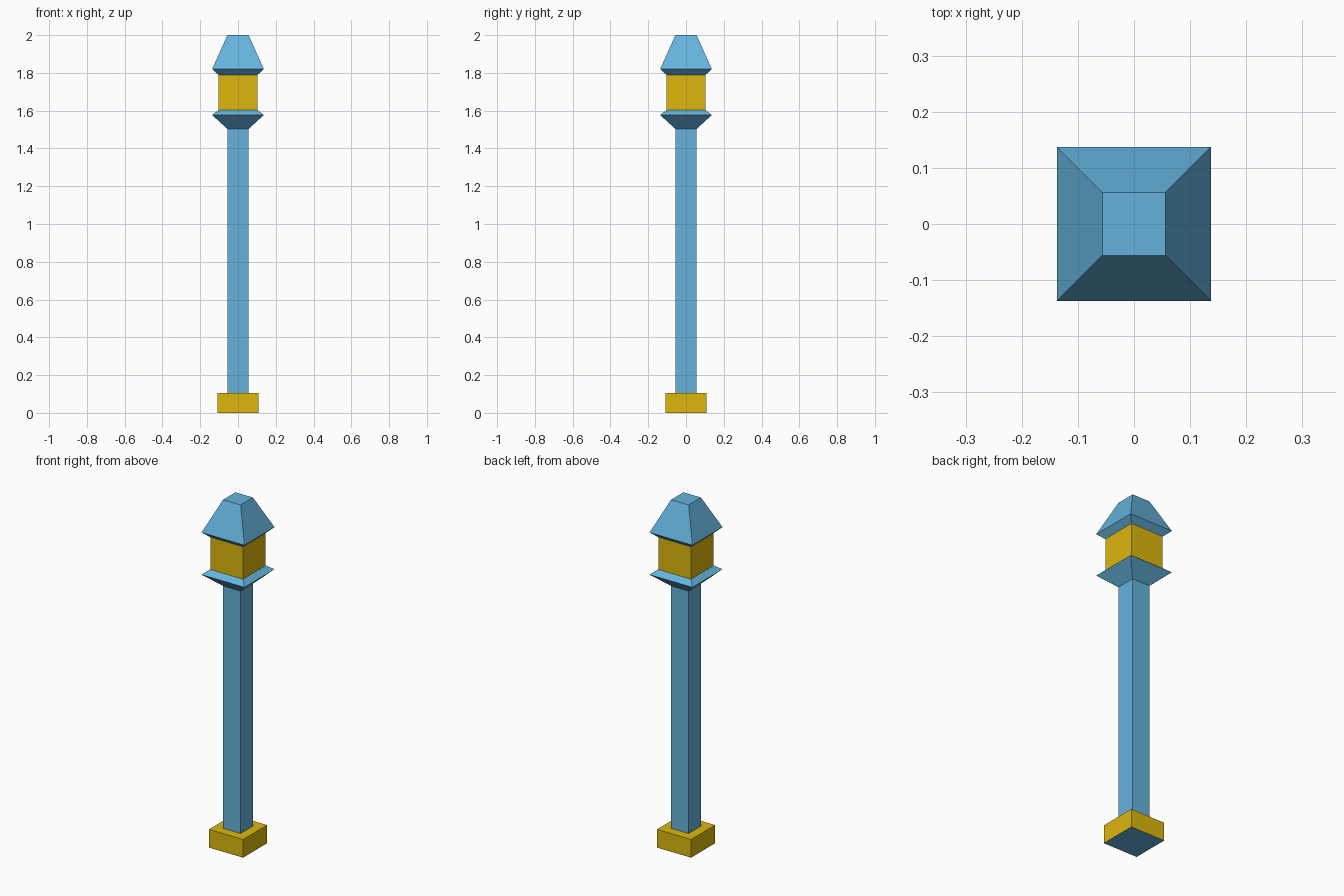
import bpy, bmesh

if "Cube" in bpy.data.objects:
    bpy.data.objects.remove(bpy.data.objects["Cube"])


def material(name, color):
    m = bpy.data.materials.new(name)
    m.diffuse_color = color
    m.use_nodes = True
    m.node_tree.nodes["Principled BSDF"].inputs["Base Color"].default_value = m.diffuse_color
    return m


blue = material("blue_paint", (0.13, 0.45, 0.72, 1))
yellow = material("yellow_paint", (0.72, 0.47, 0.004, 1))


def square_part(name, profile, mats):
    """Stack square rings given as (half width, height) and cap both ends."""
    bm = bmesh.new()
    rings = [[bm.verts.new((sx * h, sy * h, z))
              for sx, sy in ((-1, -1), (1, -1), (1, 1), (-1, 1))]
             for h, z in profile]
    for low, high in zip(rings, rings[1:]):
        for i in range(4):
            j = (i + 1) % 4
            bm.faces.new((low[i], low[j], high[j], high[i]))
    bm.faces.new(rings[-1])
    bottom = bm.faces.new(rings[0][::-1])
    bottom.material_index = len(mats) - 1
    mesh = bpy.data.meshes.new(name)
    bm.to_mesh(mesh)
    bm.free()
    for m in mats:
        mesh.materials.append(m)
    obj = bpy.data.objects.new(name, mesh)
    bpy.context.collection.objects.link(obj)
    return obj


# Foot block, yellow with a blue underside
square_part("base", [(0.109, 0), (0.109, 0.105)], [yellow, blue])
# Tall square post
square_part("post", [(0.056, 0.105), (0.056, 1.503)], [blue])
# Flared tray under the lamp
square_part("lamp_tray", [(0.056, 1.503), (0.137, 1.577), (0.104, 1.603)], [blue])
# Glowing lamp box
square_part("lamp", [(0.104, 1.603), (0.104, 1.79)], [yellow])
# Tapered roof with slanted eaves
square_part("roof", [(0.104, 1.79), (0.137, 1.82), (0.056, 2.0)], [blue])
